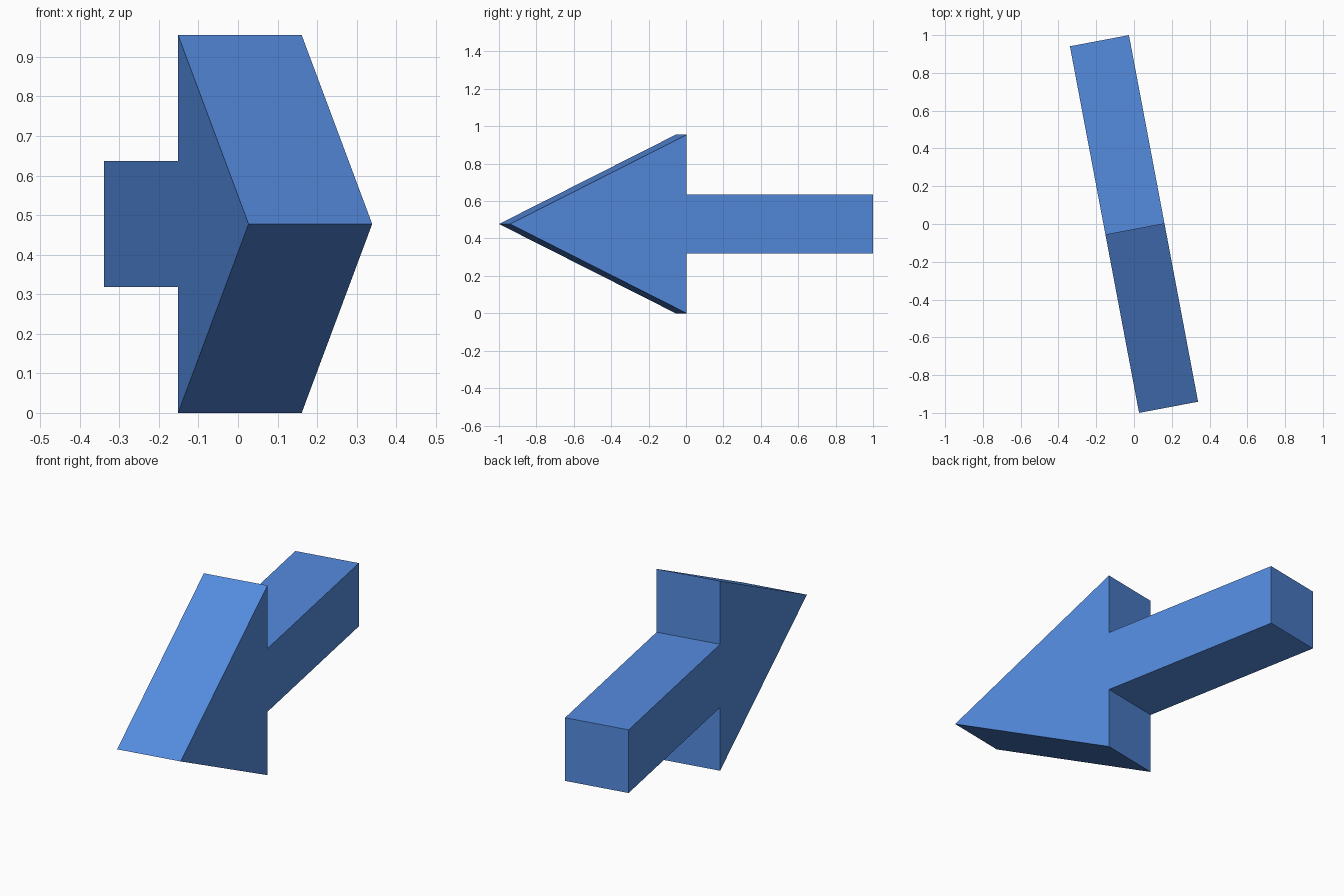
import bpy
import bmesh
from math import radians
from mathutils import Matrix

cube = bpy.data.objects.get("Cube")
if cube:
    bpy.data.objects.remove(cube)

WIDTH = 0.318       # thickness across the arrow
MID = 0.4775        # height of the centre line
TIP, NECK, TAIL = -0.9875, -0.026, 0.9875
HALF_SHAFT = 0.159
TURN = Matrix.Rotation(radians(10.68), 4, "Z")

blue = bpy.data.materials.new("blue")
blue.use_nodes = True
blue.diffuse_color = (0.09, 0.26, 0.74, 1)
blue.node_tree.nodes["Principled BSDF"].inputs["Base Color"].default_value = blue.diffuse_color


def prism(name, profile):
    """Extrude a side profile of (y, z) points across the arrow's width."""
    bm = bmesh.new()
    face = bm.faces.new([bm.verts.new((-WIDTH / 2, y, z)) for y, z in profile])
    side = bmesh.ops.extrude_face_region(bm, geom=[face])["geom"]
    moved = [v for v in side if isinstance(v, bmesh.types.BMVert)]
    bmesh.ops.translate(bm, verts=moved, vec=(WIDTH, 0, 0))
    bmesh.ops.recalc_face_normals(bm, faces=bm.faces)
    bm.transform(TURN)
    mesh = bpy.data.meshes.new(name)
    bm.to_mesh(mesh)
    bm.free()
    mesh.materials.append(blue)
    obj = bpy.data.objects.new(name, mesh)
    bpy.context.collection.objects.link(obj)


# Triangular head
prism("arrow_head", [(TIP, MID), (NECK, 0), (NECK, 2 * MID)])

# Square shaft
low, high = MID - HALF_SHAFT, MID + HALF_SHAFT
prism("arrow_shaft", [(NECK, low), (TAIL, low), (TAIL, high), (NECK, high)])
